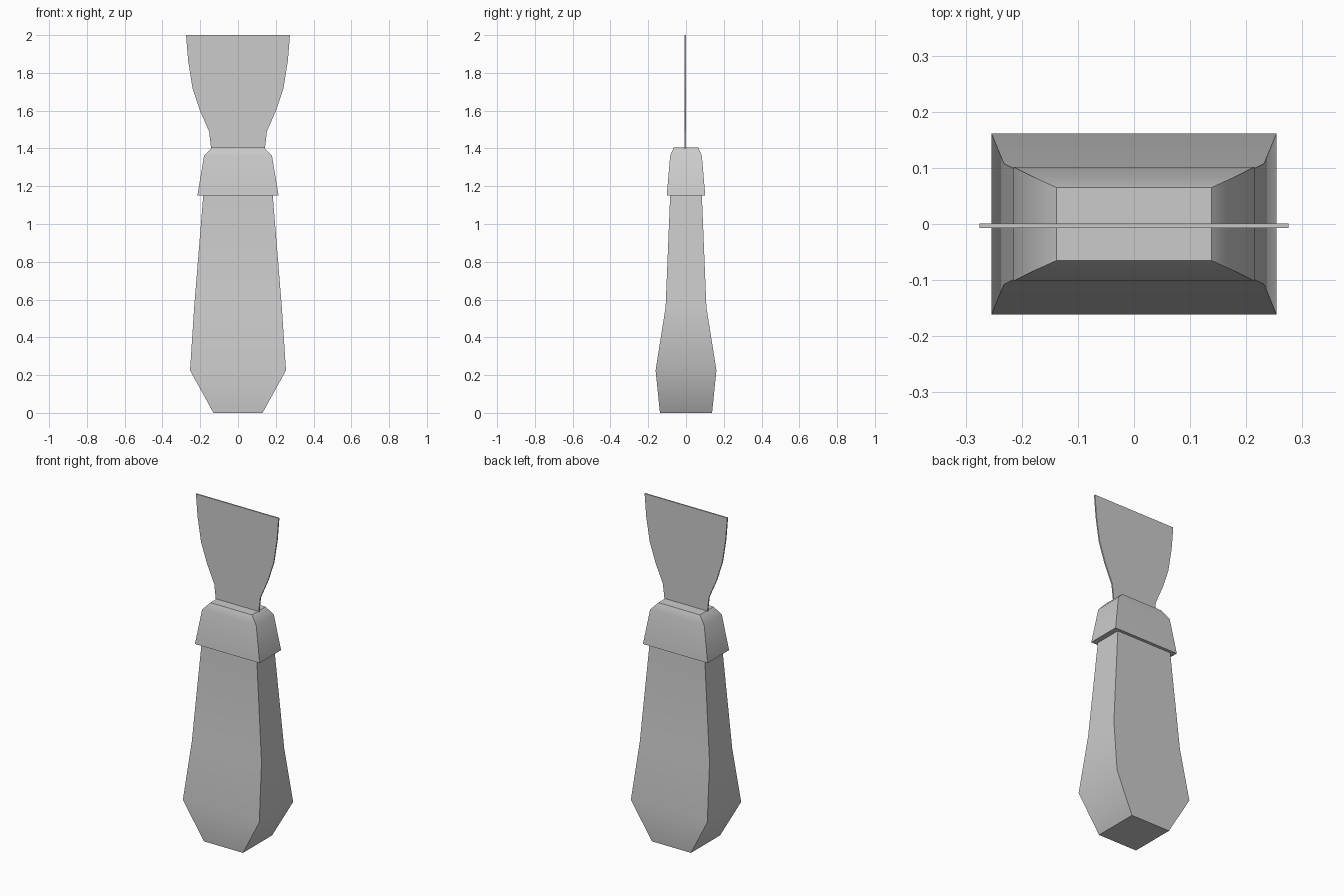
import bpy, bmesh, math

if "Cube" in bpy.data.objects:
    bpy.data.objects.remove(bpy.data.objects["Cube"])


def finish(name, bm, smooth_angle=None):
    bmesh.ops.recalc_face_normals(bm, faces=bm.faces)
    mesh = bpy.data.meshes.new(name)
    bm.to_mesh(mesh)
    bm.free()
    ob = bpy.data.objects.new(name, mesh)
    bpy.context.collection.objects.link(ob)
    if smooth_angle:
        bpy.ops.object.select_all(action='DESELECT')
        ob.select_set(True)
        bpy.context.view_layer.objects.active = ob
        bpy.ops.object.shade_smooth_by_angle(angle=math.radians(smooth_angle))
    return ob


def loft(name, sections, cap_bottom=False, cap_top=False):
    """Stack of rectangles given as (z, half width, half depth)."""
    bm = bmesh.new()
    rings = [[bm.verts.new((sx * hx, sy * hy, z))
              for sx, sy in ((-1, -1), (1, -1), (1, 1), (-1, 1))]
             for z, hx, hy in sections]
    for a, b in zip(rings, rings[1:]):
        for i in range(4):
            j = (i + 1) % 4
            bm.faces.new((a[i], a[j], b[j], b[i]))
    if cap_bottom:
        bm.faces.new(rings[0][::-1])
    if cap_top:
        bm.faces.new(rings[-1])
    return finish(name, bm, 40)


# Handle: tapered grip, flared near the butt
loft("handle", [(0, 0.13, 0.138), (0.225, 0.254, 0.161),
                (0.56, 0.232, 0.108), (1.15, 0.184, 0.084)], cap_bottom=True)

# Collar: overhanging sleeve with a bevelled top
loft("collar", [(1.15, 0.184, 0.084), (1.15, 0.215, 0.102),
                (1.36, 0.18, 0.084), (1.405, 0.138, 0.065)], cap_top=True)

# Blade: thin flared sheet, mirrored outline extruded in depth
half = [(0.142, 1.395), (0.153, 1.49), (0.201, 1.60),
        (0.241, 1.72), (0.264, 1.865), (0.275, 2.0)]
outline = half + [(-x, z) for x, z in reversed(half)]
bm = bmesh.new()
face = bm.faces.new([bm.verts.new((x, -0.007, z)) for x, z in outline])
ext = bmesh.ops.extrude_face_region(bm, geom=[face], use_keep_orig=True)
bmesh.ops.translate(bm, vec=(0, 0.008, 0),
                    verts=[v for v in ext["geom"] if isinstance(v, bmesh.types.BMVert)])
finish("blade", bm)
